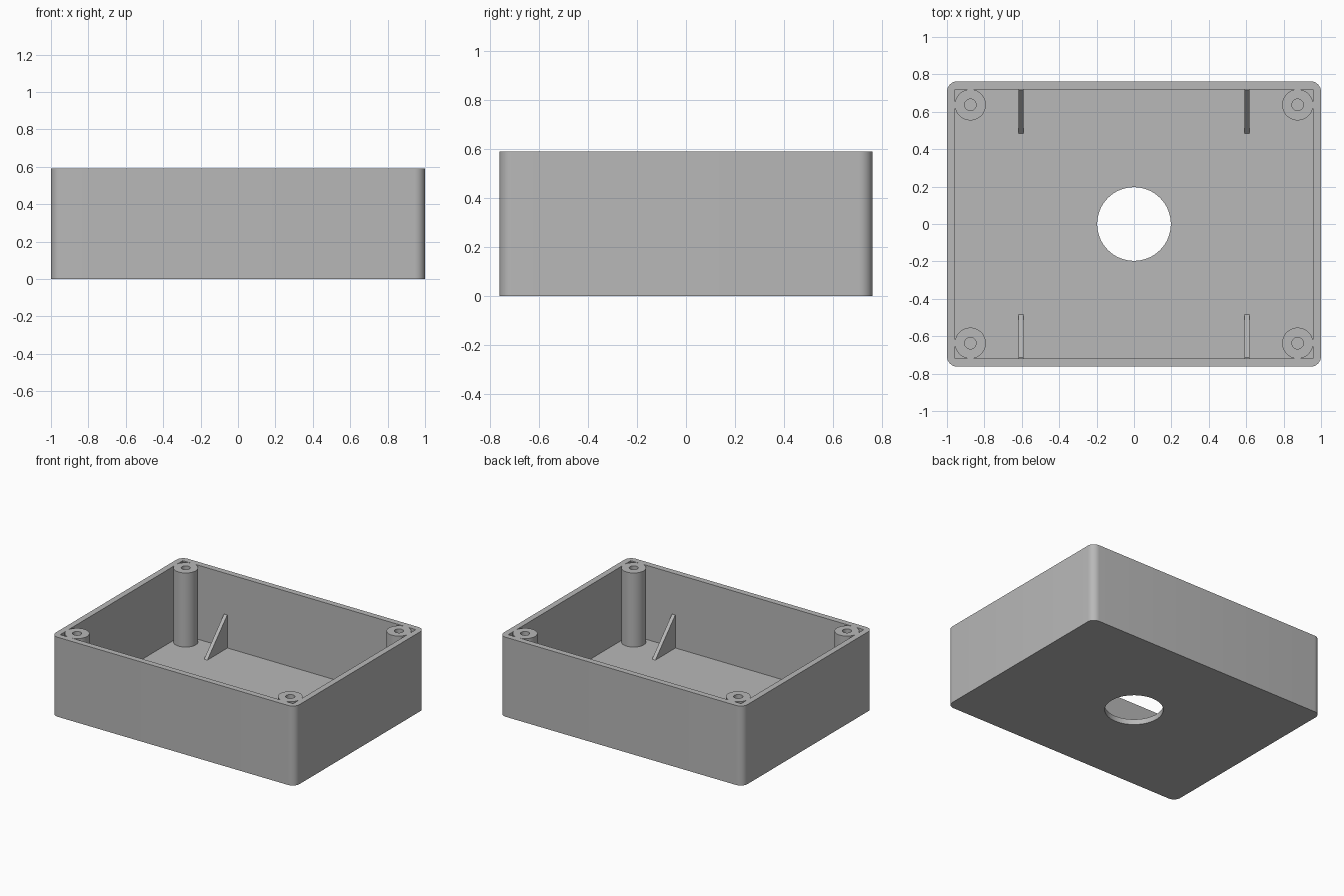
import bpy, bmesh, math
from mathutils import Matrix, Vector

WIDTH, DEPTH, HEIGHT = 2.0, 1.525, 0.59
WALL, FLOOR = 0.044, 0.04

if "Cube" in bpy.data.objects:
    bpy.data.objects.remove(bpy.data.objects["Cube"], do_unlink=True)

grey = bpy.data.materials.new("plain grey plastic")
grey.use_nodes = True
grey.diffuse_color = (0.48, 0.48, 0.48, 1)
grey.node_tree.nodes["Principled BSDF"].inputs["Base Color"].default_value = grey.diffuse_color


def add_object(name, bm):
    bmesh.ops.recalc_face_normals(bm, faces=bm.faces)
    mesh = bpy.data.meshes.new(name)
    bm.to_mesh(mesh)
    bm.free()
    mesh.materials.append(grey)
    obj = bpy.data.objects.new(name, mesh)
    bpy.context.collection.objects.link(obj)
    return obj


def activate(obj):
    bpy.ops.object.select_all(action="DESELECT")
    obj.select_set(True)
    bpy.context.view_layer.objects.active = obj


def smooth(obj):
    activate(obj)
    bpy.ops.object.shade_smooth_by_angle(angle=math.radians(30))


def box(name, width, depth, bottom, top, radius=0):
    bm = bmesh.new()
    place = Matrix.Translation((0, 0, (bottom + top) / 2))
    size = Matrix.Diagonal((width, depth, top - bottom, 1))
    bmesh.ops.create_cube(bm, size=1, matrix=place @ size)
    if radius:
        upright = [e for e in bm.edges
                   if abs(e.verts[0].co.z - e.verts[1].co.z) > 0.1]
        bmesh.ops.bevel(bm, geom=upright, offset=radius, segments=8,
                        profile=0.5, affect="EDGES")
    return add_object(name, bm)


def cut(target, cutter):
    cutter.hide_render = True
    mod = target.modifiers.new("cut", "BOOLEAN")
    mod.operation, mod.solver, mod.object = "DIFFERENCE", "EXACT", cutter
    activate(target)
    bpy.ops.object.modifier_apply(modifier=mod.name)
    bpy.data.objects.remove(cutter, do_unlink=True)


def screw_post(name, x, y, radius=0.083, bore=0.031):
    # Half section of a bored post, turned around its axis
    section = [(0, FLOOR), (bore, FLOOR), (bore, HEIGHT),
               (radius, HEIGHT), (radius, FLOOR / 2), (0, FLOOR / 2)]
    bm = bmesh.new()
    verts = [bm.verts.new((r, 0, z)) for r, z in section]
    edges = [bm.edges.new(pair) for pair in zip(verts, verts[1:])]
    bmesh.ops.spin(bm, geom=verts + edges, cent=(0, 0, 0), axis=(0, 0, 1),
                   angle=math.tau, steps=48)
    bmesh.ops.remove_doubles(bm, verts=bm.verts, dist=0.0001)
    obj = add_object(name, bm)
    obj.location = (x, y, 0)
    smooth(obj)


def gusset(name, x, side, thickness=0.027):
    # Sloping triangle from the wall down to the floor
    wall = DEPTH / 2 - WALL / 2
    profile = [(wall, FLOOR / 2), (0.483, FLOOR / 2), (0.483, FLOOR),
               (0.715, 0.285), (wall, 0.285)]
    bm = bmesh.new()
    face = bm.faces.new([bm.verts.new((x - thickness / 2, y * side, z))
                         for y, z in profile])
    extruded = bmesh.ops.extrude_face_region(bm, geom=[face])["geom"]
    bmesh.ops.translate(bm, vec=Vector((thickness, 0, 0)),
                        verts=[g for g in extruded if isinstance(g, bmesh.types.BMVert)])
    add_object(name, bm)


# Open tray with rounded outer corners and square inner corners
tray = box("enclosure_tray", WIDTH, DEPTH, 0, HEIGHT, radius=0.055)
cut(tray, box("cavity_cutter", WIDTH - 2 * WALL, DEPTH - 2 * WALL, FLOOR, HEIGHT + 0.2))

# Round opening through the floor
bm = bmesh.new()
bmesh.ops.create_cone(bm, cap_ends=True, segments=64, radius1=0.197,
                      radius2=0.197, depth=0.4)
cut(tray, add_object("opening_cutter", bm))
smooth(tray)

# Corner screw posts and wall gussets
for x_name, sx in (("left", 1), ("right", -1)):
    for y_name, sy in (("front", -1), ("back", 1)):
        screw_post(f"{y_name}_{x_name}_screw_post", 0.875 * sx, 0.637 * sy)
        gusset(f"{y_name}_{x_name}_gusset", 0.603 * sx, sy)
